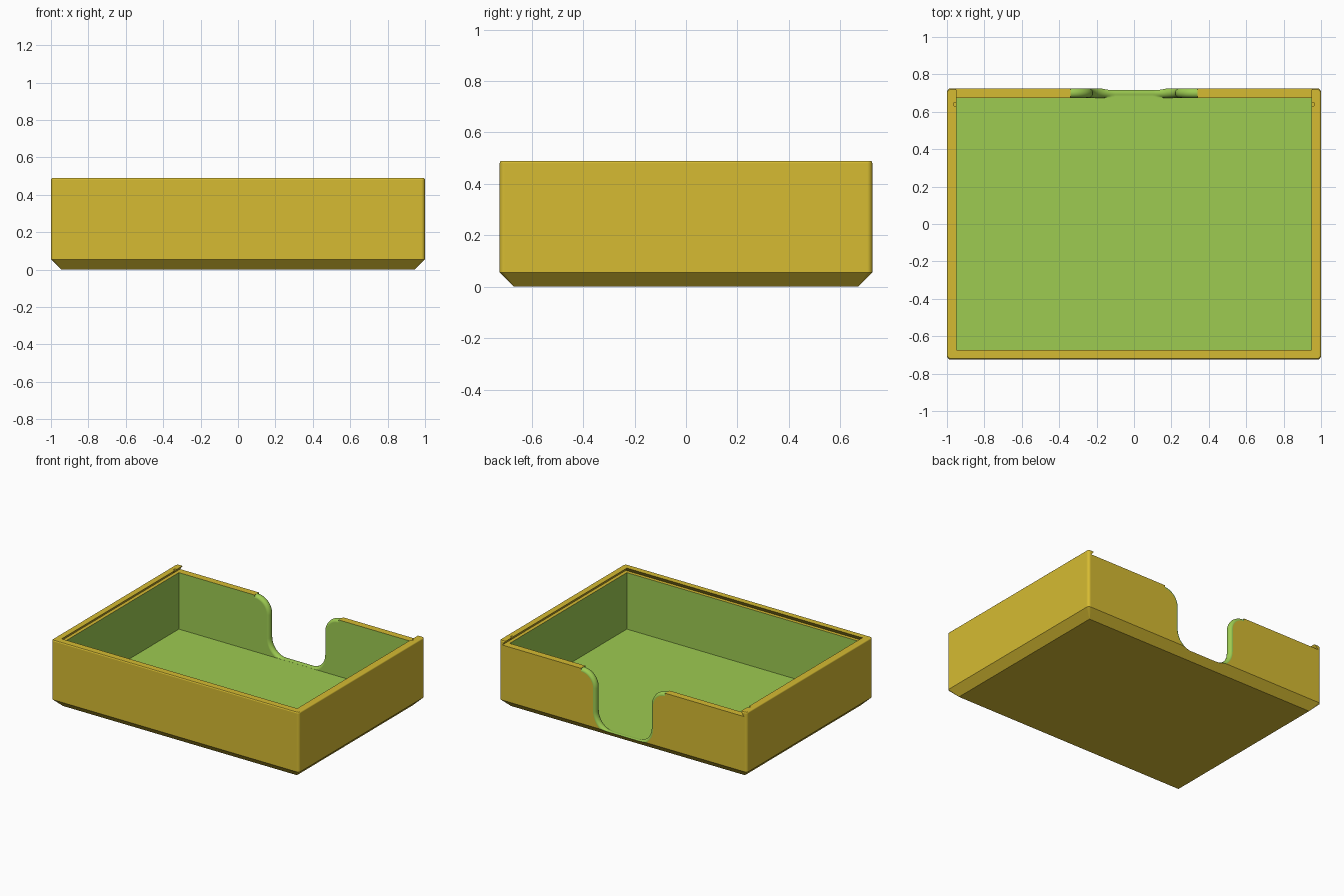
import bpy
import bmesh
from math import sin, cos, pi, radians, sqrt

if "Cube" in bpy.data.objects:
    bpy.data.objects.remove(bpy.data.objects["Cube"])

HX, HY, TOP, CHAMFER = 1.0, 0.725, 0.49, 0.055
WALL, FLOOR, LEDGE = 0.05, 0.045, 0.457


def material(name, color):
    mat = bpy.data.materials.new(name)
    mat.use_nodes = True
    mat.diffuse_color = color
    mat.node_tree.nodes["Principled BSDF"].inputs["Base Color"].default_value = color
    return mat


yellow = material("golden yellow", (0.67, 0.497, 0.032, 1))
green = material("leaf green", (0.337, 0.597, 0.083, 1))


def loft(name, rings, mat):
    """Skin a stack of equal-length point rings and cap both ends."""
    bm = bmesh.new()
    loops = [[bm.verts.new(p) for p in ring] for ring in rings]
    n = len(loops[0])
    for a, b in zip(loops, loops[1:]):
        for i in range(n):
            j = (i + 1) % n
            bm.faces.new((a[i], a[j], b[j], b[i]))
    bm.faces.new(loops[0])
    bm.faces.new(loops[-1])
    bmesh.ops.recalc_face_normals(bm, faces=bm.faces)
    mesh = bpy.data.meshes.new(name)
    bm.to_mesh(mesh)
    bm.free()
    mesh.materials.append(mat)
    obj = bpy.data.objects.new(name, mesh)
    bpy.context.collection.objects.link(obj)
    return obj


def arc(cx, cy, r, start, end, steps):
    angles = [radians(start + (end - start) * i / steps) for i in range(steps + 1)]
    return [(cx + r * cos(a), cy + r * sin(a)) for a in angles]


def rounded_ring(hx, hy, r, z):
    pts = []
    for k, (sx, sy) in enumerate([(1, 1), (-1, 1), (-1, -1), (1, -1)]):
        pts += arc(sx * (hx - r), sy * (hy - r), r, 90 * k, 90 * k + 90, 5)
    return [(x, y, z) for x, y in pts]


def rect_ring(hx, y0, y1, z):
    return [(hx, y1, z), (-hx, y1, z), (-hx, y0, z), (hx, y0, z)]


# Outer body: chamfered base, rounded corners, softened rim
rings = [rounded_ring(HX - CHAMFER, HY - CHAMFER, 0.003, 0),
         rounded_ring(HX, HY, 0.02, CHAMFER)]
EDGE = 0.01
for i in range(4):
    a = i / 3 * pi / 2
    inset = EDGE * (1 - cos(a))
    rings.append(rounded_ring(HX - inset, HY - inset, 0.02 - inset,
                              TOP - EDGE + EDGE * sin(a)))
tray = loft("tray", rings, yellow)

# Interior cavity
ix, iy = HX - WALL, HY - WALL
cavity = loft("cavity_cutter",
              [rect_ring(ix, -iy, iy, z) for z in (FLOOR, LEDGE + 0.01)], green)

# Dovetail slot for a sliding lid, open at the back
under = 0.025
slot = loft("lid_slot_cutter",
            [rect_ring(ix + under, -iy - under, 1, LEDGE),
             rect_ring(ix, -iy, 1, TOP),
             rect_ring(ix, -iy, 1, TOP + 0.1)], yellow)

# Finger notch in the back wall, with rounded-over edges
def notch_ring(y, d):
    r, side, low = 0.12, 0.22, 0.048
    half = arc(side - r, low + r, r + d, -90, 0, 12)
    half += arc(side + r, LEDGE - r, r - d, 180, 90, 12)
    half.append((side + r, TOP + 0.1))
    half = [(x, max(z, FLOOR + 0.0005)) for x, z in half]
    return [(x, y, z) for x, z in half] + [(-x, y, z) for x, z in reversed(half)]


FLARE = 0.022
mid = HY - WALL / 2
rings = [notch_ring(iy - 0.02, FLARE)]
for i in range(13):
    t = -cos(pi * i / 12)
    rings.append(notch_ring(mid + t * WALL / 2, FLARE * (1 - sqrt(max(0, 1 - t * t)))))
rings.append(notch_ring(HY + 0.05, FLARE))
notch = loft("finger_notch_cutter", rings, green)

# Small round detents in the side lips
detents = []
for sx in (1, -1):
    circle = arc(sx * 0.955, 0.64, 0.011, 0, 345, 23)
    detents.append(loft("detent_cutter",
                        [[(x, y, z) for x, y in circle] for z in (0.465, TOP + 0.05)],
                        yellow))

# Carve the tray
bpy.ops.object.select_all(action="DESELECT")
bpy.context.view_layer.objects.active = tray
tray.select_set(True)
for cutter in [cavity, slot, notch] + detents:
    mod = tray.modifiers.new("cut", "BOOLEAN")
    mod.operation = "DIFFERENCE"
    mod.solver = "EXACT"
    mod.material_mode = "TRANSFER"
    mod.object = cutter
    bpy.ops.object.modifier_apply(modifier=mod.name)
    bpy.data.objects.remove(cutter)

# Smooth curved edges while keeping the large faces flat
bpy.ops.object.shade_smooth_by_angle(angle=radians(30))
weighted = tray.modifiers.new("weighted_normals", "WEIGHTED_NORMAL")
weighted.keep_sharp = True
